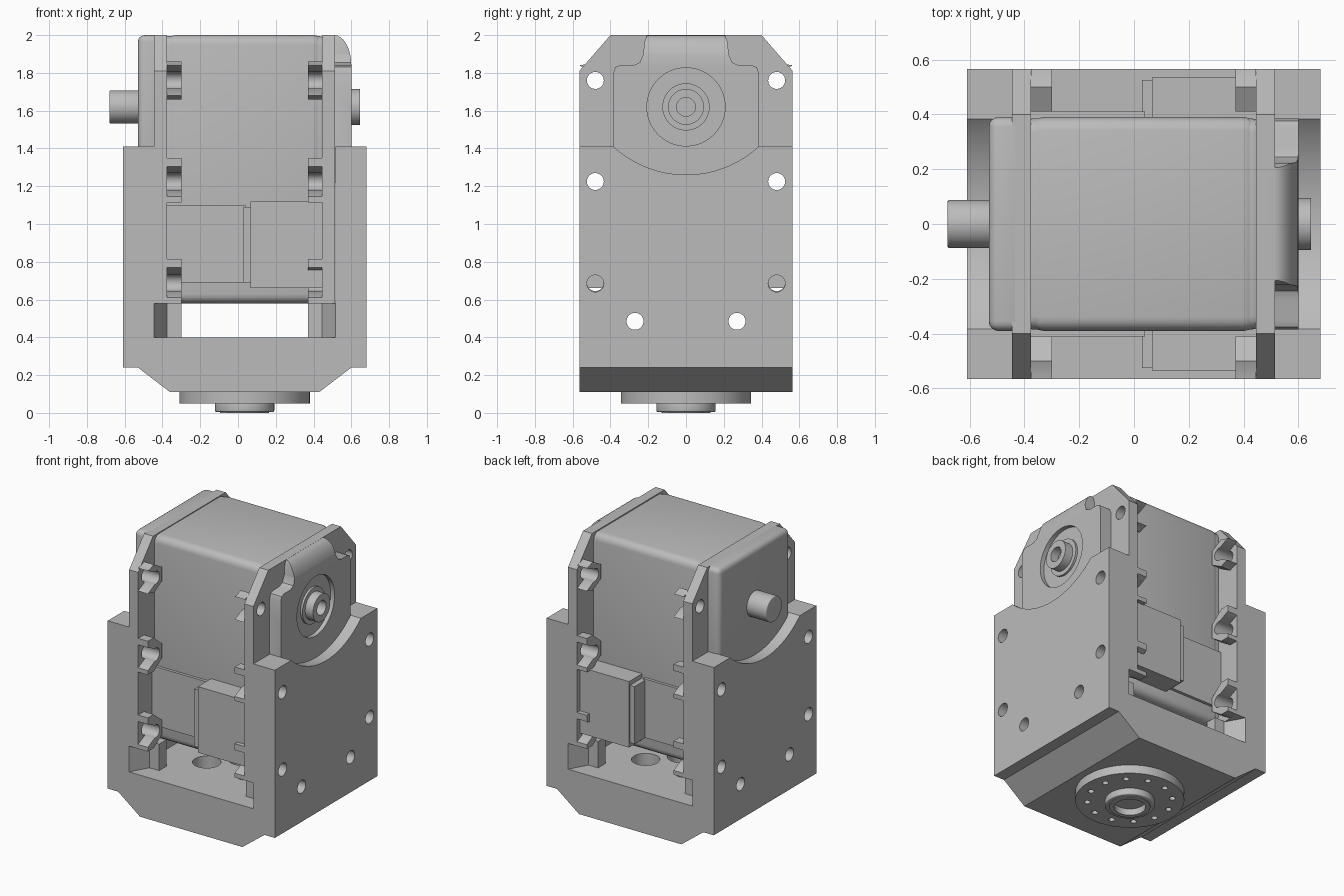
import bpy, bmesh, math
from mathutils import Matrix, Vector

if "Cube" in bpy.data.objects:
    bpy.data.objects.remove(bpy.data.objects["Cube"])

CX = 0.035          # centre plane of bracket and motor
SHAFT_Z = 1.62
TAU = math.tau

grey = bpy.data.materials.new("plain grey")
grey.use_nodes = True
grey.diffuse_color = (0.5, 0.5, 0.5, 1)
grey.node_tree.nodes["Principled BSDF"].inputs["Base Color"].default_value = (0.5, 0.5, 0.5, 1)


def finish(name, bm):
    bmesh.ops.recalc_face_normals(bm, faces=bm.faces)
    mesh = bpy.data.meshes.new(name)
    bm.to_mesh(mesh)
    bm.free()
    mesh.materials.append(grey)
    obj = bpy.data.objects.new(name, mesh)
    bpy.context.collection.objects.link(obj)
    return obj


def prism(name, points, axis, lo, hi):
    """Extrude a 2D profile along an axis: x takes (y, z), y takes (x, z), z takes (x, y)."""
    place = {"x": lambda a, b, t: (t, a, b),
             "y": lambda a, b, t: (a, t, b),
             "z": lambda a, b, t: (a, b, t)}[axis]
    bm = bmesh.new()
    face = bm.faces.new([bm.verts.new(place(a, b, lo)) for a, b in points])
    ext = bmesh.ops.extrude_face_region(bm, geom=[face])
    moved = [v for v in ext["geom"] if isinstance(v, bmesh.types.BMVert)]
    bmesh.ops.translate(bm, verts=moved, vec=Vector(place(0, 0, hi - lo)))
    return finish(name, bm)


def box(name, x, y, z):
    return prism(name, [(x[0], z[0]), (x[1], z[0]), (x[1], z[1]), (x[0], z[1])], "y", *y)


def circle(a, b, r, n=40):
    return [(a + r * math.cos(TAU * i / n), b + r * math.sin(TAU * i / n)) for i in range(n)]


def rod(name, axis, a, b, r, lo, hi, n=40):
    return prism(name, circle(a, b, r, n), axis, lo, hi)


def bake(obj):
    dg = bpy.context.evaluated_depsgraph_get()
    mesh = bpy.data.meshes.new_from_object(obj.evaluated_get(dg))
    obj.modifiers.clear()
    obj.data = mesh


def cut(obj, cutters, operation="DIFFERENCE"):
    for c in cutters:
        mod = obj.modifiers.new("cut", "BOOLEAN")
        mod.operation, mod.object, mod.solver = operation, c, "EXACT"
        bpy.context.view_layer.update()
        bake(obj)
        bpy.data.objects.remove(c)


def round_edges(obj, width, angle=50):
    mod = obj.modifiers.new("round", "BEVEL")
    mod.width, mod.segments = width, 4
    mod.limit_method, mod.angle_limit = "ANGLE", math.radians(angle)
    bpy.context.view_layer.update()
    bake(obj)


def smooth(obj):
    bpy.ops.object.select_all(action="DESELECT")
    obj.select_set(True)
    bpy.context.view_layer.objects.active = obj
    bpy.ops.object.shade_smooth_by_angle(angle=math.radians(35))


def both(a, b):
    return [(-a, b), (a, b)]


# U-shaped bracket with chamfered foot
half = [(0.395, 0.11), (0.565, 0.24), (0.645, 0.24), (0.645, 1.41), (0.48, 1.41), (0.48, 0.40)]
outline = [(CX + x, z) for x, z in half] + [(CX - x, z) for x, z in reversed(half)]
bracket = prism("bracket", outline, "y", -0.565, 0.565)
cutters = [rod("saddle", "x", 0, 1.83, 0.569, -1, 1, 96)]
for y, z in both(0.48, 1.225) + both(0.48, 0.685) + both(0.27, 0.485):
    cutters.append(rod("wall_hole", "x", y, z, 0.045, -1, 1, 24))
for i in range(4):
    a = TAU * (i + 0.5) / 4
    cutters.append(rod("floor_hole", "z", CX + 0.23 * math.cos(a), 0.23 * math.sin(a), 0.09, 0.2, 0.6))
cutters.append(rod("floor_bore", "z", CX, 0, 0.09, 0.2, 0.6))
cut(bracket, cutters)
smooth(bracket)

# Round mounting flange and hub beneath the bracket
flange = rod("base_flange", "z", CX, 0, 0.345, 0.05, 0.11, 64)
cut(flange, [rod("pin", "z", CX + 0.27 * math.cos(TAU * (i + 0.5) / 12),
                 0.27 * math.sin(TAU * (i + 0.5) / 12), 0.02, 0, 0.09, 12) for i in range(12)])
smooth(flange)
hub = rod("base_hub", "z", CX, 0, 0.157, 0.005, 0.055, 48)
round_edges(hub, 0.008)
cut(hub, [rod("bore", "z", CX, 0, 0.1, -0.1, 0.045)])
smooth(hub)
hub_rim = rod("hub_rim", "z", CX, 0, 0.13, 0.0, 0.01, 48)
cut(hub_rim, [rod("bore", "z", CX, 0, 0.1, -0.1, 0.1)])
smooth(hub_rim)

# Motor case, with the long edges rounded
case = box("motor_case", (-0.38, 0.45), (-0.39, 0.39), (0.58, 2.0))
round_edges(case, 0.05)
smooth(case)
middle = box("case_core", (-0.42, 0.48), (-0.385, 0.385), (0.6, 1.995))
round_edges(middle, 0.05)
smooth(middle)
end_cap = box("rear_cap", (-0.53, -0.40), (-0.39, 0.39), (1.2, 2.0))
round_edges(end_cap, 0.035)
smooth(end_cap)

# Gearbox cover: shouldered outline, arched neck, round recess for the output
right = [(0.385, 1.22), (0.385, 1.80), (0.375, 1.83), (0.35, 1.84), (0.28, 1.84),
         (0.245, 1.855), (0.225, 1.90), (0.222, 1.96), (0.205, 2.0)]
cover = prism("gearbox_cover", right + [(-y, z) for y, z in reversed(right)], "x", 0.46, 0.6)
arch = [(0.51 + 0.09 * math.sin(t * TAU / 32), 1.84 + 0.16 * math.cos(t * TAU / 32)) for t in range(9)]
keep = prism("keep", [(0.4, 1.1), (0.4, 2.0)] + arch + [(0.6, 1.1)], "y", -1, 1)
cut(cover, [keep], "INTERSECT")
cut(cover, [rod("recess", "x", 0, SHAFT_Z, 0.207, 0.57, 0.7, 64)])
smooth(cover)

# Output shaft and rear pivot pin
shaft = rod("output_shaft", "x", 0, SHAFT_Z, 0.095, 0.5, 0.645)
cut(shaft, [rod("bore", "x", 0, SHAFT_Z, 0.05, 0.56, 0.8)])
smooth(shaft)
collar = rod("shaft_collar", "x", 0, SHAFT_Z, 0.125, 0.5, 0.585)
smooth(collar)
pin = rod("pivot_pin", "x", 0, SHAFT_Z, 0.088, -0.68, -0.5)
round_edges(pin, 0.006)
smooth(pin)

# Side plates with chamfered tops and screw holes
plate_half = [(0.565, 0.58), (0.565, 1.81), (0.40, 2.0)]
nut_heights = (1.76, 1.225, 0.69)
for side, label in ((1, "left"), (-1, "right")):
    x_in, x_out, x_lug = (CX + side * d for d in (0.41, 0.4795, 0.335))
    plate = prism(label + "_ear_plate", plate_half + [(-y, z) for y, z in reversed(plate_half)],
                  "x", min(x_in, x_out), max(x_in, x_out))
    cut(plate, [rod("hole", "x", y, z, 0.045, -1, 1, 24) for h in nut_heights for y, z in both(0.48, h)])
    smooth(plate)

    # Nut holders with a pocket open to the outside, and posts under the plates
    for face, where in ((-1, "front"), (1, "back")):
        for h in nut_heights:
            up = [(0.41, 0.05), (0.50, 0.125), (0.565, 0.125), (0.565, 0.08), (0.44, 0.02)]
            if h > 1.7:
                up[1:3] = [(0.50, 0.10), (0.535, 0.085)]
            ring = up + [(y, max(-z, -0.11)) for y, z in reversed(up)]
            holder = prism(f"{label}_{where}_nut_holder", [(face * y, h + z) for y, z in ring],
                           "x", min(x_in, x_lug), max(x_in, x_lug))
            cut(holder, [rod("hole", "x", face * 0.48, h, 0.045, -1, 1, 24)])
            smooth(holder)
        plan = [(0.48, 0.565), (0.48, 0.36), (0.335, 0.36), (0.335, 0.44), (0.41, 0.44)]
        prism(f"{label}_{where}_post", [(CX + side * x, face * y) for x, y in plan], "z", 0.39, 0.585)

# Cable connector housings on the front and back
for face, where in ((-1, "front"), (1, "back")):
    for name, x, depth, z in (("socket", (0.065, 0.445), 0.535, (0.66, 1.12)),
                              ("socket_lip", (0.03, 0.07), 0.525, (0.69, 1.09)),
                              ("socket_panel", (-0.38, 0.04), 0.41, (0.69, 1.10))):
        box(f"{where}_{name}", x, sorted((face * 0.37, face * depth)), z)
